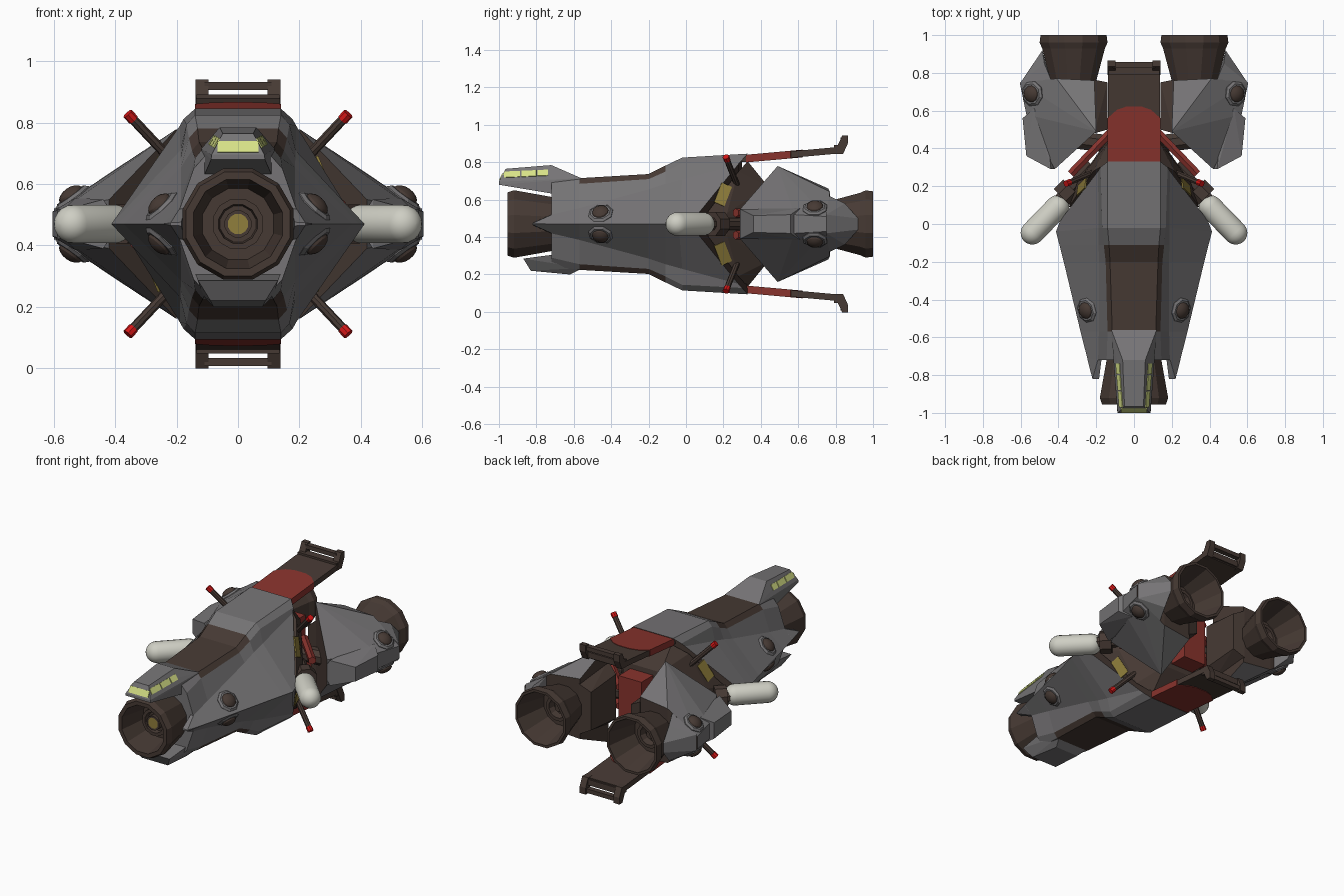
import bpy, bmesh, math
from mathutils import Vector, Matrix
from mathutils.bvhtree import BVHTree

if "Cube" in bpy.data.objects:
    bpy.data.objects.remove(bpy.data.objects["Cube"])

MID = 0.47  # height of the ship's centre line; parts mirror about it


def material(name, rgb):
    m = bpy.data.materials.new(name)
    m.use_nodes = True
    m.diffuse_color = (*rgb, 1)
    bsdf = next(n for n in m.node_tree.nodes if n.type == 'BSDF_PRINCIPLED')
    bsdf.inputs["Base Color"].default_value = (*rgb, 1)
    return m


GRAY = material("armour gray", (0.18, 0.175, 0.18))
BROWN = material("dark brown metal", (0.062, 0.042, 0.034))
RED = material("dull red", (0.25, 0.033, 0.026))
TIP = material("bright red", (0.65, 0.008, 0.008))
GLASS = material("pale yellow glass", (0.68, 0.75, 0.24))
OCHRE = material("ochre glass", (0.28, 0.21, 0.045))
WHITE = material("off white", (0.62, 0.62, 0.55))


def finish(name, bm, mats, mirror="", rule=None, smooth=False):
    """Turn a bmesh into an object, with mirrored copies about the centre."""
    bmesh.ops.recalc_face_normals(bm, faces=bm.faces)
    bm.normal_update()
    if rule:
        for f in bm.faces:
            f.material_index = int(rule(f))
    tree = BVHTree.FromBMesh(bm)
    me = bpy.data.meshes.new(name)
    bm.to_mesh(me)
    bm.free()
    for m in mats:
        me.materials.append(m)
    ob = bpy.data.objects.new(name, me)
    ob.location.z = MID
    bpy.context.collection.objects.link(ob)
    if mirror:
        mod = ob.modifiers.new("Mirror", 'MIRROR')
        mod.use_axis = ("x" in mirror, False, "z" in mirror)
        mod.use_mirror_merge = False
    if smooth:
        bpy.ops.object.select_all(action='DESELECT')
        ob.select_set(True)
        bpy.context.view_layer.objects.active = ob
        bpy.ops.object.shade_smooth_by_angle()
    return tree


def solid(name, pts, mats, span="", mirror="", rule=None):
    """Faceted solid around a few corner points; span doubles points across an axis."""
    if "x" in span:
        pts = pts + [(-x, y, z) for x, y, z in pts]
    if "z" in span:
        pts = pts + [(x, y, -z) for x, y, z in pts]
    bm = bmesh.new()
    for p in pts:
        bm.verts.new(p)
    bmesh.ops.convex_hull(bm, input=bm.verts)
    bmesh.ops.delete(bm, geom=[v for v in bm.verts if not v.link_faces], context='VERTS')
    bmesh.ops.dissolve_limit(bm, angle_limit=0.02, verts=bm.verts, edges=bm.edges)
    return finish(name, bm, mats, mirror, rule)


def box(name, lo, hi, mats, mirror=""):
    pts = [(x, y, z) for x in (lo[0], hi[0]) for y in (lo[1], hi[1]) for z in (lo[2], hi[2])]
    solid(name, pts, mats, "", mirror)


def lathe(name, profile, mats, at, direction, mirror="", n=12, rule=None, smooth=False):
    """Spin (radius, distance) pairs about an axis through a point."""
    rot = Vector(direction).to_track_quat('Z', 'Y').to_matrix().to_4x4()
    mat = Matrix.Translation(at) @ rot
    bm = bmesh.new()
    rings = []
    for r, d in profile:
        angles = [(k + 0.5) * 2 * math.pi / n for k in range(n)]
        rings.append([bm.verts.new(mat @ Vector((r * math.cos(a), r * math.sin(a), d)))
                      for a in angles])
    for a, b in zip(rings, rings[1:]):
        for k in range(n):
            bm.faces.new((a[k], a[k - 1], b[k - 1], b[k]))
    bm.faces.new(rings[0])
    bm.faces.new(rings[-1])
    finish(name, bm, mats, mirror, rule, smooth)


def rod(name, a, b, r, mat, mirror="xz", n=8):
    d = Vector(b) - Vector(a)
    lathe(name, [(r, 0), (r, d.length)], [mat], a, d, mirror, n)


def plate(name, tree, near, size, mat, mirror, along=(0, 1, 0)):
    """Thin pane lying on the surface nearest to a point."""
    co, no, _, _ = tree.find_nearest(Vector(near))
    u = (Vector(along) - no * no.dot(Vector(along))).normalized()
    v = no.cross(u)
    pts = [tuple(co + u * a * size[0] / 2 + v * b * size[1] / 2 + no * h)
           for a in (-1, 1) for b in (-1, 1) for h in (-0.004, 0.004)]
    solid(name, pts, [mat], "", mirror)


def thruster(name, tree, near):
    co, no, _, _ = tree.find_nearest(Vector(near))
    lathe(name + "_pad", [(0.068, -0.02), (0.068, 0.004), (0.056, 0.014)], [GRAY], co, no, "xz", 8)
    dome = [(0.045 * math.cos(a), 0.012 + 0.026 * math.sin(a)) for a in (0, 0.4, 0.8, 1.2, 1.5)]
    lathe(name + "_dome", dome, [BROWN], co, no, "xz", 12, smooth=True)


# Main hull: ridge, shoulder, wall top and roof corner at each station
stations = [
    [(0.245, -0.72, 0), (0.19, -0.72, 0.05), (0.145, -0.72, 0.18), (0.105, -0.72, 0.225)],
    [(0.283, -0.57, 0), (0.186, -0.57, 0.085), (0.14, -0.57, 0.215), (0.115, -0.57, 0.245)],
    [(0.372, -0.2, 0), (0.186, -0.2, 0.185), (0.15, -0.2, 0.24), (0.127, -0.2, 0.267)],
    [(0.395, -0.11, 0), (0.187, -0.11, 0.215), (0.16, -0.11, 0.28), (0.132, -0.11, 0.312)],
    [(0.413, -0.04, 0), (0.188, -0.02, 0.24), (0.168, -0.02, 0.325), (0.14, -0.02, 0.355)],
    [(0.39, 0.02, 0), (0.19, 0.28, 0.32), (0.178, 0.3, 0.342), (0.14, 0.33, 0.376)],
]


def is_hull_brown(f):
    c = f.calc_center_median()
    return f.normal.y > 0.5 or (abs(c.z) > 0.235 and -0.57 < c.y < -0.11)


bm = bmesh.new()
loops = []
for q in stations:
    half = q + [(-x, y, z) for x, y, z in reversed(q)]
    ring = half + [(x, y, -z) for x, y, z in reversed(half) if z > 0]
    loops.append([bm.verts.new(p) for p in ring])
for a, b in zip(loops, loops[1:]):
    for k in range(len(a)):
        bm.faces.new((a[k], a[k - 1], b[k - 1], b[k]))
bm.faces.new(loops[0])
bm.faces.new(loops[-1])
hull = finish("main_hull", bm, [GRAY, BROWN], rule=is_hull_brown)
thruster("hull_thruster", hull, (0.265, -0.46, 0.075))
solid("hull_prong", [(0.17, -0.7, 0.06), (0.19, -0.715, 0.051), (0.247, -0.715, 0),
                     (0.185, -0.82, 0.006), (0.22, -0.82, 0.004)], [GRAY], "z", "x")

# Cockpit above the nose and chin below it
cockpit = solid("cockpit", [(0.12, -0.56, 0.245), (0.11, -0.7, 0.16), (0.088, -1, 0.21),
                            (0.1, -0.72, 0.24), (0.086, -1, 0.226), (0.06, -0.72, 0.315),
                            (0.05, -0.965, 0.295)], [GRAY], "x")
for y, length in ((-0.93, 0.085), (-0.84, 0.08), (-0.765, 0.055)):
    plate("cockpit_side_window", cockpit, (0.076, y, 0.268), (length, 0.036), GLASS, "x")
plate("cockpit_front_window", cockpit, (0, -0.99, 0.253), (0.135, 0.04), GLASS, "", (1, 0, 0))
solid("chin", [(0.13, -0.87, -0.185), (0.09, -0.83, -0.25), (0.08, -0.62, -0.27),
               (0.115, -0.55, -0.235), (0.14, -0.68, -0.16)], [GRAY], "x")

# Nose intake with stepped rings and a glowing centre
lathe("nose_intake", [(0.15, -0.05), (0.15, 0), (0.187, 0.2), (0.175, 0.235), (0.15, 0.235),
                      (0.12, 0.06), (0.085, 0.06), (0.085, 0.12), (0.065, 0.12), (0.06, 0.09),
                      (0.045, 0.09), (0.045, 0.13), (0.034, 0.13)],
      [BROWN, OCHRE], (0, -0.72, 0), (0, -1, 0),
      rule=lambda f: len(f.verts) > 4 and f.normal.y < 0)

# Dark core behind the hull, with slanted side windows and a red spine
core = solid("rear_core", [(0.345, 0.09, 0.03), (0.3, 0.22, 0.06), (0.215, 0.28, 0.28),
                           (0.13, 0.33, 0.335), (0.13, 0.44, 0.2), (0.13, 0.46, 0)],
             [BROWN], "xz")
plate("side_window", core, (0.285, 0.2, 0.16), (0.12, 0.06), OCHRE, "xz", (-0.4, 0.3, 0.8))
box("red_spine", (-0.08, 0.3, -0.17), (0.08, 0.56, 0.17), [RED])


# Tail fins above and below, with handle ends
def fin(name, edge, grow, mat):
    top = [(x, y, 0.368 + 0.09 * (y - 0.33) + grow) for x, y in edge]
    solid(name, top + [(x, y, z - 0.035 - 2 * grow) for x, y, z in top], [mat], "x", "z")


fin("tail_fin", [(0.137, 0.3), (0.137, 0.83)], 0, BROWN)
fin("fin_red_panel", [(0.14, 0.32), (0.14, 0.56), (0.09, 0.605), (0.04, 0.622)], 0.003, RED)
solid("fin_post", [(x, y, z) for x in (0.097, 0.139) for y, z in
                   ((0.79, 0.375), (0.84, 0.375), (0.825, 0.45), (0.835, 0.472),
                    (0.865, 0.472), (0.865, 0.43))], [BROWN], "", "xz")
box("fin_handle", (-0.11, 0.825, 0.437), (0.11, 0.858, 0.463), [BROWN], "z")
box("fin_end", (-0.135, 0.79, 0.385), (0.135, 0.84, 0.422), [BROWN], "z")

# Engine nacelles: armoured outside, dark inside
nacelle = solid("nacelle", [(0.2, 0.49, 0.31), (0.21, 0.76, 0.19), (0.41, 0.77, 0.172),
                            (0.605, 0.75, 0.04), (0.57, 0.58, 0.05), (0.42, 0.29, 0.08)],
                [GRAY, BROWN], "z", "x",
                rule=lambda f: f.normal.x < -0.25 or f.normal.y > 0.75)
solid("nacelle_prong", [(0.44, 0.765, 0.15), (0.6, 0.75, 0.05), (0.485, 0.92, 0.03),
                        (0.475, 0.85, 0.11)], [GRAY], "z", "x")
solid("nacelle_side_pod", [(0.42, 0.29, 0.05), (0.44, 0.29, 0.08), (0.57, 0.36, 0.045),
                           (0.59, 0.56, 0.05), (0.53, 0.61, 0.085), (0.47, 0.62, 0.08)],
      [GRAY], "z", "x")
solid("nacelle_inner_plate", [(0.14, 0.5, 0.14), (0.21, 0.48, 0.2), (0.14, 0.75, 0.12),
                              (0.215, 0.765, 0.16)], [BROWN], "z", "x")
thruster("nacelle_thruster", nacelle, (0.535, 0.69, 0.08))
lathe("engine_nozzle", [(0.125, -0.06), (0.125, 0), (0.172, 0.17), (0.186, 0.2), (0.181, 0.24),
                        (0.165, 0.24), (0.12, 0.04), (0.08, 0.04), (0.08, 0.07), (0.06, 0.07),
                        (0.05, 0.03), (0.03, 0.03), (0.025, 0.06)],
      [BROWN], (0.32, 0.76, 0), (0, 1, 0), "x")

# Struts and white side tanks
rod("red_strut", (0.12, 0.49, 0.06), (0.335, 0.265, 0.06), 0.024, RED, n=6)
rod("tank_arm", (0.22, 0.31, 0), (0.4, 0.12, 0), 0.035, BROWN, "x")
rod("tank_clamp", (0.33, 0.19, 0), (0.38, 0.14, 0), 0.068, BROWN, "x")
rod("nacelle_arm", (0.1, 0.42, 0), (0.35, 0.45, 0), 0.05, BROWN, "x")
steps = [k * math.pi / 12 for k in range(6)]
cap = [(0.063 * math.cos(a), 0.063 * math.sin(a)) for a in steps + [1.53]]
lathe("white_tank", [(r, -d) for r, d in reversed(cap)] + [(r, 0.19 + d) for r, d in cap],
      [WHITE], (0.405, 0.09, 0), (0.71, -0.73, 0), "x", 20, smooth=True)

# Four diagonal antennas with red tips
base, end = Vector((0.2, 0.28, 0.19)), Vector((0.36, 0.213, 0.36))
neck = base.lerp(end, 0.88)
rod("antenna", base, neck, 0.016, BROWN)
rod("antenna_tip", neck, end, 0.018, TIP)
